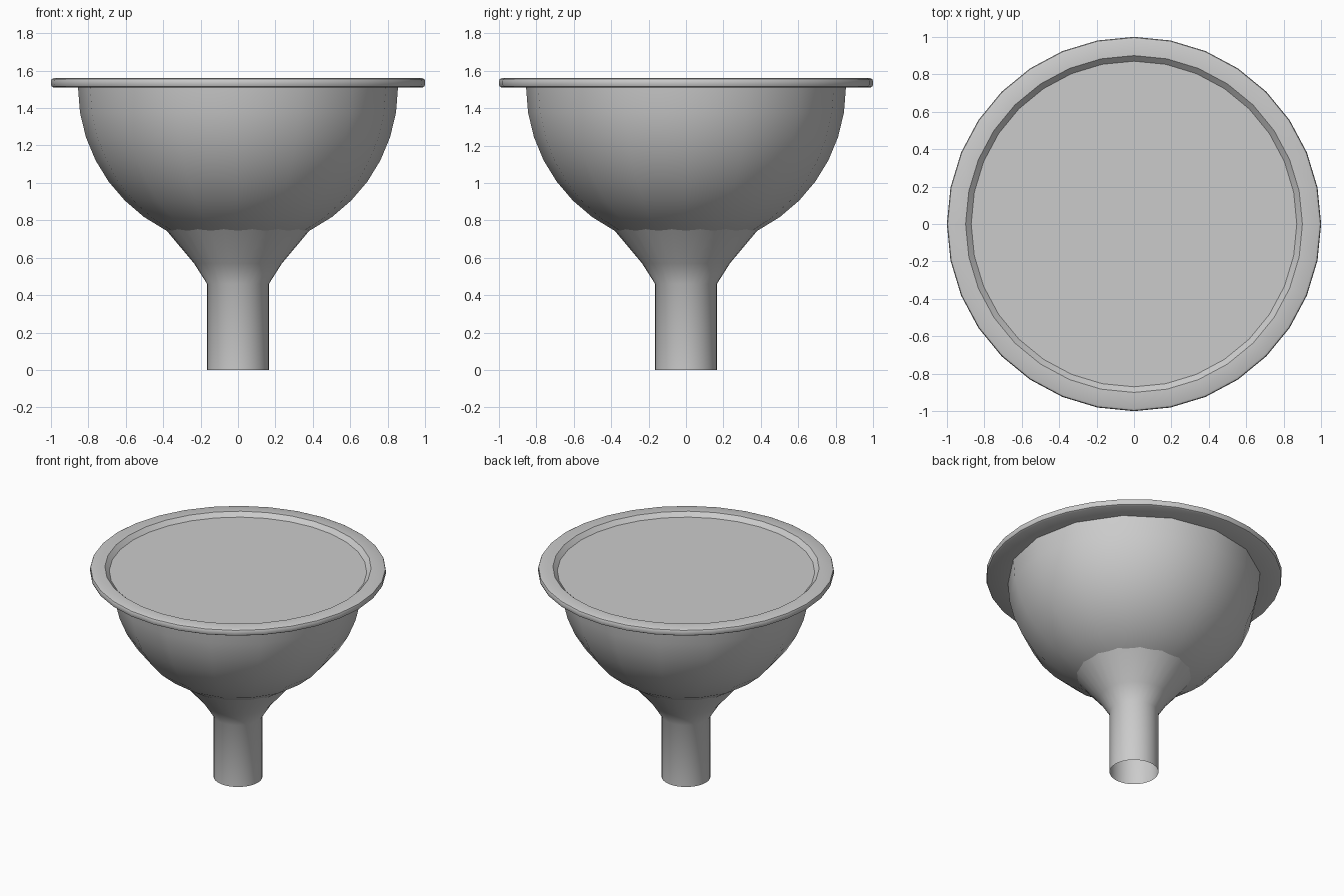
import bpy, bmesh, math

if "Cube" in bpy.data.objects:
    bpy.data.objects.remove(bpy.data.objects["Cube"])


def lathe(name, profile, sides, angle=35):
    """Spin a list of (radius, z) points around z; radius 0 makes a pole."""
    bm = bmesh.new()
    rings = []
    for r, z in profile:
        if r == 0:
            rings.append([bm.verts.new((0, 0, z))] * sides)
        else:
            rings.append([bm.verts.new((r * math.cos(2 * math.pi * i / sides),
                                        r * math.sin(2 * math.pi * i / sides), z))
                          for i in range(sides)])
    for a, b in zip(rings, rings[1:]):
        for i in range(sides):
            j = (i + 1) % sides
            quad = dict.fromkeys((a[i], a[j], b[j], b[i]))
            bm.faces.new(list(quad))
    mesh = bpy.data.meshes.new(name)
    bm.to_mesh(mesh)
    bm.free()
    obj = bpy.data.objects.new(name, mesh)
    bpy.context.collection.objects.link(obj)
    bpy.ops.object.select_all(action='DESELECT')
    obj.select_set(True)
    bpy.context.view_layer.objects.active = obj
    bpy.ops.object.shade_smooth_by_angle(angle=math.radians(angle))
    return obj


# Open spout tube flaring out into the bowl
lathe("spout", [(0.165, 0), (0.165, 0.46), (0.235, 0.57), (0.39, 0.755)], 32)

# Hemispherical bowl, 9 degree steps
R, TOP = 0.855, 1.51
lathe("bowl", [(R * math.sin(math.radians(9 * k)) if k else 0,
                TOP - R * math.cos(math.radians(9 * k))) for k in range(11)], 16)

# Flat rim with a rounded outer edge and a sloped inner lip
lathe("rim", [(0.80, 1.51), (0.985, 1.51), (0.996, 1.516), (1.0, 1.526),
              (1.0, 1.545), (0.996, 1.555), (0.985, 1.56),
              (0.90, 1.56), (0.87, 1.53)], 32)

# Recessed flat surface filling the bowl
lathe("surface_disc", [(0.87, 1.53), (0, 1.53)], 32)
